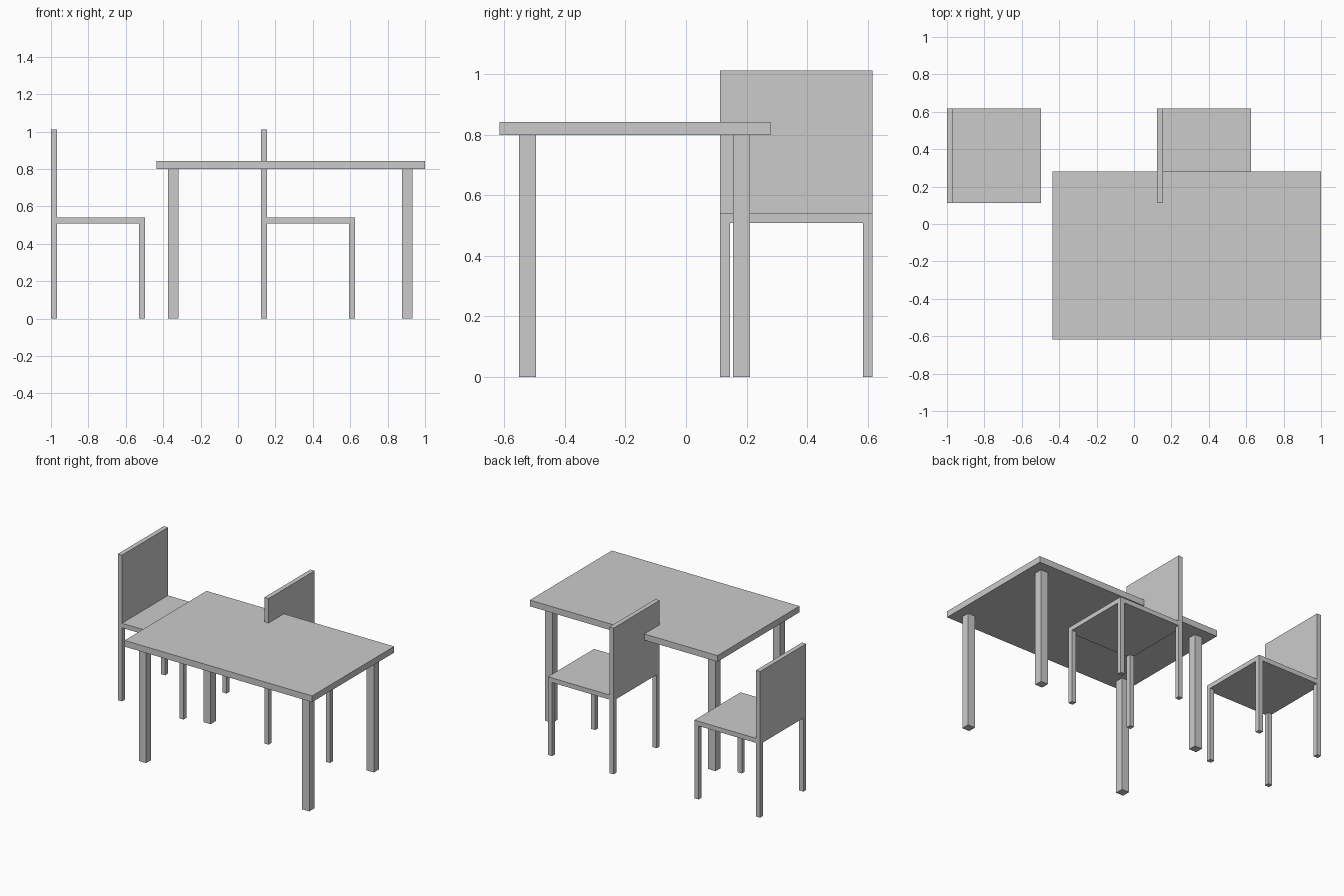
import bpy

if "Cube" in bpy.data.objects:
    bpy.data.objects.remove(bpy.data.objects["Cube"])

grey = bpy.data.materials.new("light_grey")
grey.diffuse_color = (0.6, 0.6, 0.6, 1)
grey.use_nodes = True
grey.node_tree.nodes["Principled BSDF"].inputs["Base Color"].default_value = grey.diffuse_color


def box(name, x, y, z):
    """Box spanning the given (min, max) range on each axis."""
    bpy.ops.mesh.primitive_cube_add(size=1, location=[sum(r) / 2 for r in (x, y, z)])
    ob = bpy.context.object
    ob.name = name
    ob.scale = [r[1] - r[0] for r in (x, y, z)]
    bpy.ops.object.transform_apply(location=False, rotation=False, scale=True)
    ob.data.materials.append(grey)


def legs(name, x, y, top, w):
    """Four square legs at the corners of a rectangle."""
    for lx in (x[0], x[1] - w):
        for ly in (y[0], y[1] - w):
            box(name, (lx, lx + w), (ly, ly + w), (0, top))


# Table
box("table_top", (-0.437, 1.0), (-0.617, 0.28), (0.8, 0.843))
legs("table_leg", (-0.374, 0.932), (-0.551, 0.211), 0.8, 0.056)

# Two matching chairs, backrest on the -x side
T, SIZE = 0.032, 0.503
for x0 in (-1.0, 0.123):
    x, y = (x0, x0 + SIZE), (0.113, 0.617)
    legs("chair_leg", x, y, 0.509, T)
    box("chair_seat", x, y, (0.509, 0.541))
    box("chair_back", (x0, x0 + T), y, (0.541, 1.012))
